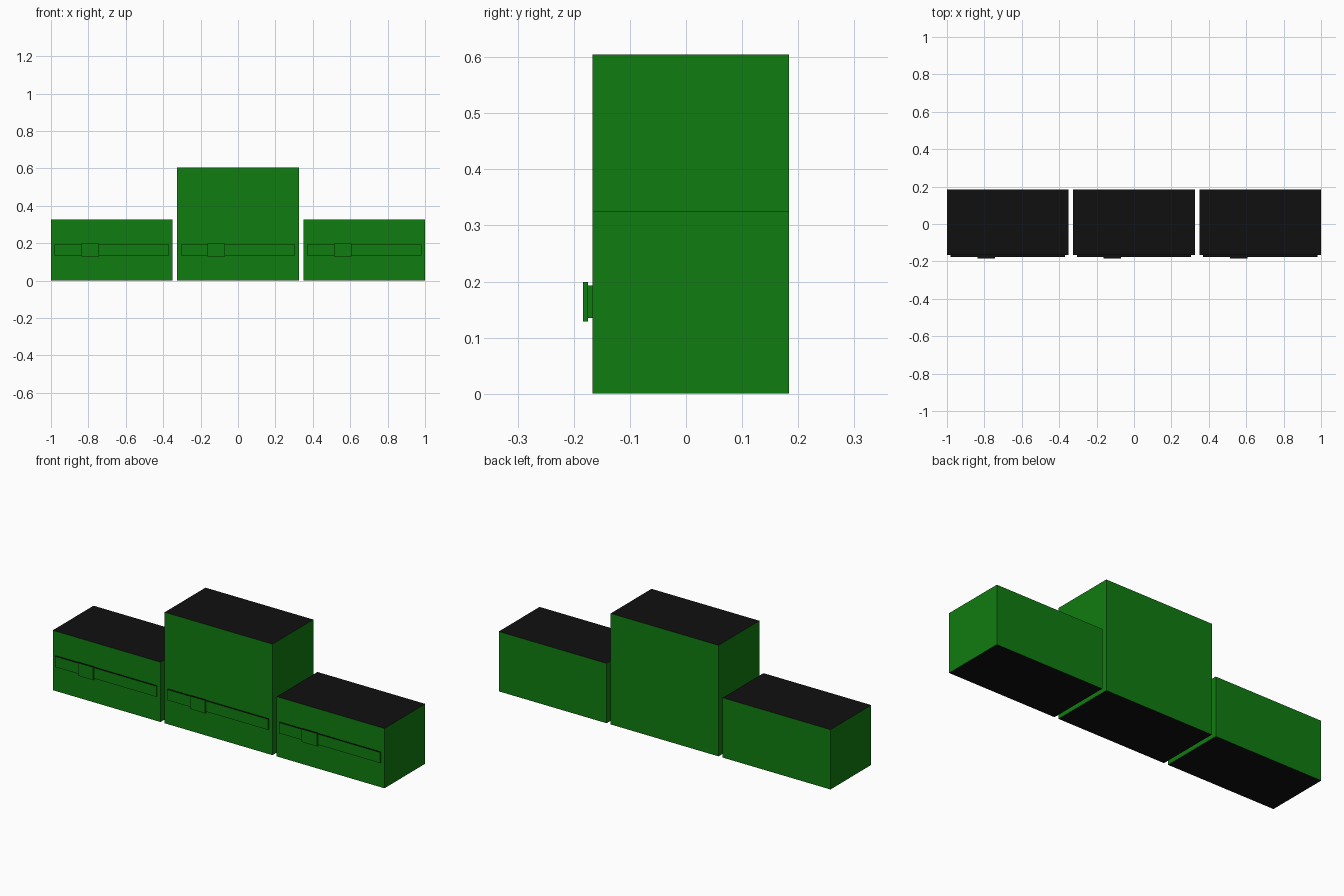
import bpy, bmesh
from mathutils import Vector

if "Cube" in bpy.data.objects:
    bpy.data.objects.remove(bpy.data.objects["Cube"])


def make_material(name, rgb):
    m = bpy.data.materials.new(name)
    m.diffuse_color = (*rgb, 1.0)
    m.use_nodes = True
    m.node_tree.nodes["Principled BSDF"].inputs["Base Color"].default_value = m.diffuse_color
    return m


green = make_material("green", (0.0052, 0.202, 0.0052))
black = make_material("black", (0.0052, 0.0052, 0.0052))


def box(name, lo, hi):
    """Box between two corners: green sides, black top and bottom."""
    lo, hi = Vector(lo), Vector(hi)
    bm = bmesh.new()
    bmesh.ops.create_cube(bm, size=1.0)
    bmesh.ops.scale(bm, vec=hi - lo, verts=bm.verts)
    bmesh.ops.translate(bm, vec=(lo + hi) / 2, verts=bm.verts)
    bm.normal_update()
    for f in bm.faces:
        f.material_index = 1 if abs(f.normal.z) > 0.5 else 0
    mesh = bpy.data.meshes.new(name)
    bm.to_mesh(mesh)
    bm.free()
    mesh.materials.append(green)
    mesh.materials.append(black)
    obj = bpy.data.objects.new(name, mesh)
    bpy.context.collection.objects.link(obj)
    return obj


# Three blocks in a row, the middle one taller
for side, cx, height in (("left", -0.675, 0.326),
                         ("middle", 0.0, 0.605),
                         ("right", 0.675, 0.326)):
    box(side + "_block", (cx - 0.325, -0.167, 0), (cx + 0.325, 0.184, height))
    # Thin raised strip across the front
    box(side + "_strip", (cx - 0.305, -0.1755, 0.135), (cx + 0.305, -0.167, 0.193))
    # Small plate on the strip, left of centre
    box(side + "_plate", (cx - 0.162, -0.184, 0.129), (cx - 0.069, -0.1745, 0.199))
